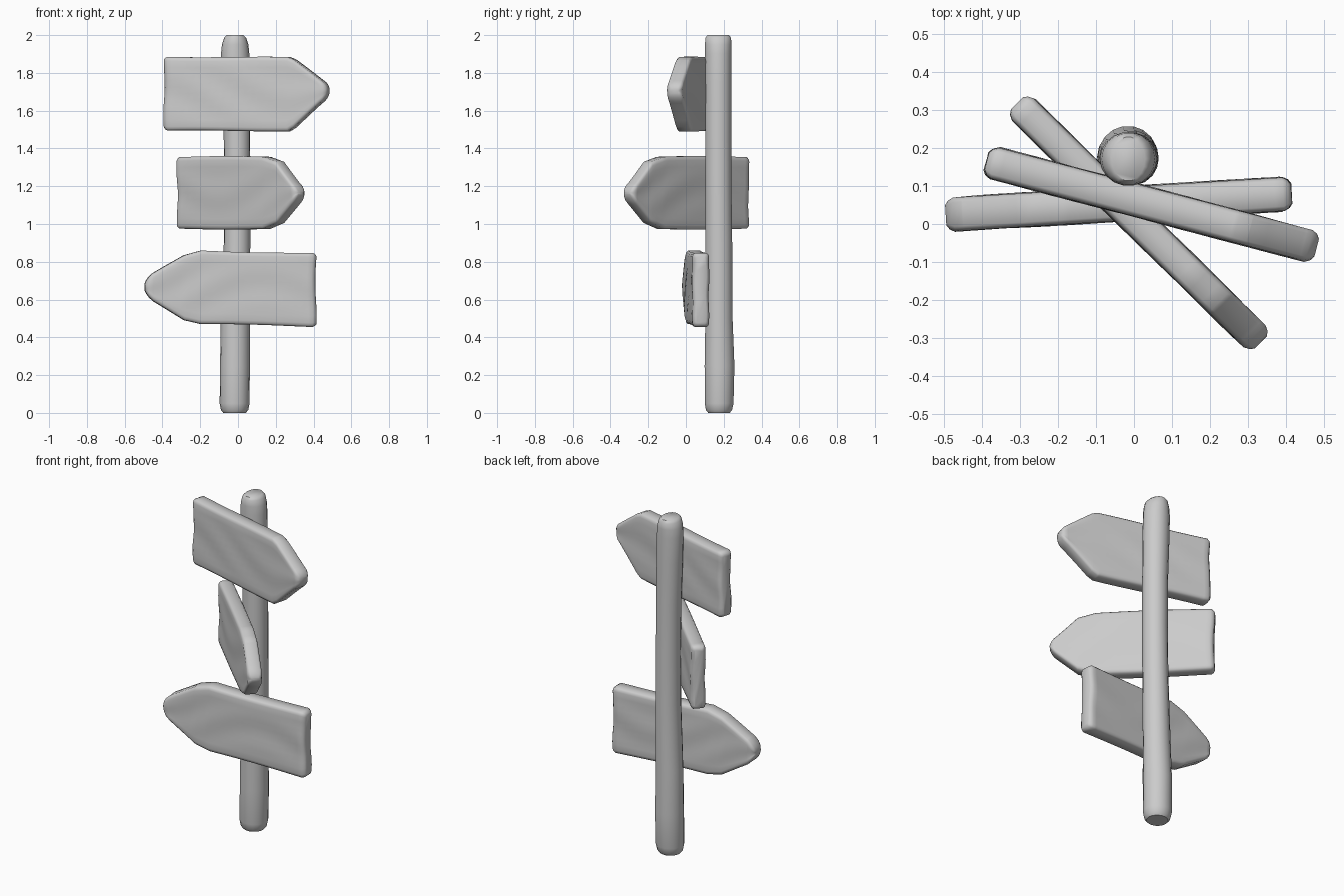
import bpy, bmesh
from math import sin, cos, pi, radians
from mathutils import Matrix

if "Cube" in bpy.data.objects:
    bpy.data.objects.remove(bpy.data.objects["Cube"])


def loft(name, rings, matrix=None):
    """Skin a list of equal-length point rings and cap both ends."""
    bm = bmesh.new()
    loops = [[bm.verts.new(p) for p in ring] for ring in rings]
    n = len(loops[0])
    for a, b in zip(loops, loops[1:]):
        for i in range(n):
            j = (i + 1) % n
            bm.faces.new((a[i], a[j], b[j], b[i]))
    bm.faces.new(loops[0])
    bm.faces.new(loops[-1])
    bmesh.ops.recalc_face_normals(bm, faces=bm.faces)
    mesh = bpy.data.meshes.new(name)
    bm.to_mesh(mesh)
    bm.free()
    mesh.shade_smooth()
    mesh.set_sharp_from_angle(angle=radians(50))
    obj = bpy.data.objects.new(name, mesh)
    bpy.context.collection.objects.link(obj)
    if matrix:
        obj.matrix_world = matrix
    return obj


def sample(stations, u):
    """Bottom and top height of a board outline at position u."""
    for (u0, a0, b0), (u1, a1, b1) in zip(stations, stations[1:]):
        if u <= u1:
            t = (u - u0) / (u1 - u0)
            return a0 + (a1 - a0) * t, b0 + (b1 - b0) * t
    return stations[-1][1:]


def board_ring(u, lo, hi, half, inset, seed):
    """Rounded cross-section of a worn plank, with soft grain waves."""
    lo, hi = lo + inset, hi - inset
    mid, h, w = (lo + hi) / 2, (hi - lo) / 2, half - inset
    r = min(0.024, w * 0.6, h * 0.6)
    flat = h - r
    pts = []
    for side in (-1, 1):
        for k in range(-5, 6):
            v = flat * k / 5
            wave = 0.003 * sin(28 * v + 5 * sin(4 * u + seed)) * (1 - (k / 5) ** 2)
            pts.append((v * -side, side * w + wave))
        for a in (30, 60):      # rounded long edge
            pts.append(((flat + r * sin(radians(a))) * -side,
                        side * (w - r + r * cos(radians(a)))))
        for a in (60, 30):
            pts.append(((flat + r * sin(radians(a))) * -side,
                        -side * (w - r + r * cos(radians(a)))))
    edge = 0.003 * sin(7 * u + seed)
    return [(u + 0.004 * sin(17 * v + seed), y, mid + v + edge * v / h)
            for v, y in pts]


def sign(name, centre, angle, stations, half, seed):
    u0, u1 = stations[0][0], stations[-1][0]
    cols = {u0 + 0.008, u0 + 0.022, u1 - 0.008, u1 - 0.022}
    cols |= {s[0] for s in stations[1:-1]}
    cols |= {u0 + (u1 - u0) * i / 20 for i in range(1, 20)}
    rings = [board_ring(u0, *stations[0][1:], half, 0.018, seed)]
    for u in sorted(cols):
        d = min(u - u0, u1 - u)
        inset = 0.007 if d < 0.015 else 0
        rings.append(board_ring(u, *sample(stations, u), half, inset, seed))
    rings.append(board_ring(u1, *stations[-1][1:], half, 0.018, seed))
    m = Matrix.Translation((*centre, 0)) @ Matrix.Rotation(radians(angle), 4, 'Z')
    return loft(name, rings, m)


# Post: z, x centre, y centre, x radius, y radius
profile = [(0.0, -0.018, 0.175, 0.060, 0.058), (0.015, -0.018, 0.175, 0.072, 0.070),
           (0.05, -0.018, 0.176, 0.079, 0.077), (0.25, -0.016, 0.178, 0.079, 0.080),
           (0.5, -0.014, 0.175, 0.077, 0.073), (0.9, -0.005, 0.174, 0.070, 0.072),
           (1.2, -0.004, 0.172, 0.069, 0.070), (1.5, -0.006, 0.171, 0.070, 0.070),
           (1.75, -0.012, 0.171, 0.074, 0.071), (1.9, -0.015, 0.171, 0.075, 0.071),
           (1.95, -0.015, 0.171, 0.070, 0.071), (1.985, -0.015, 0.171, 0.059, 0.069),
           (2.0, -0.015, 0.171, 0.044, 0.058)]
N = 18
loft("post", [[(cx + rx * cos(2 * pi * i / N), cy + ry * sin(2 * pi * i / N), z)
               for i in range(N)] for z, cx, cy, rx, ry in profile])

# Arrow boards: position along board, bottom z, top z
sign("upper_arrow_board", (0.045, 0.052), -14.7,
     [(-0.445, 1.49, 1.89), (0.235, 1.49, 1.885), (0.27, 1.51, 1.87),
      (0.41, 1.635, 1.765), (0.447, 1.665, 1.74)], 0.042, 0.5)
sign("middle_arrow_board", (0.013, 0.003), -44.4,
     [(-0.445, 0.97, 1.36), (0.20, 0.97, 1.36), (0.30, 1.0, 1.335),
      (0.41, 1.10, 1.225), (0.445, 1.135, 1.195)], 0.04, 2.1)
sign("lower_arrow_board", (-0.04, 0.052), 3.5,
     [(-0.452, 0.63, 0.70), (-0.41, 0.59, 0.74), (-0.25, 0.49, 0.835),
      (-0.16, 0.468, 0.862), (0.452, 0.453, 0.848)], 0.044, 4.0)
